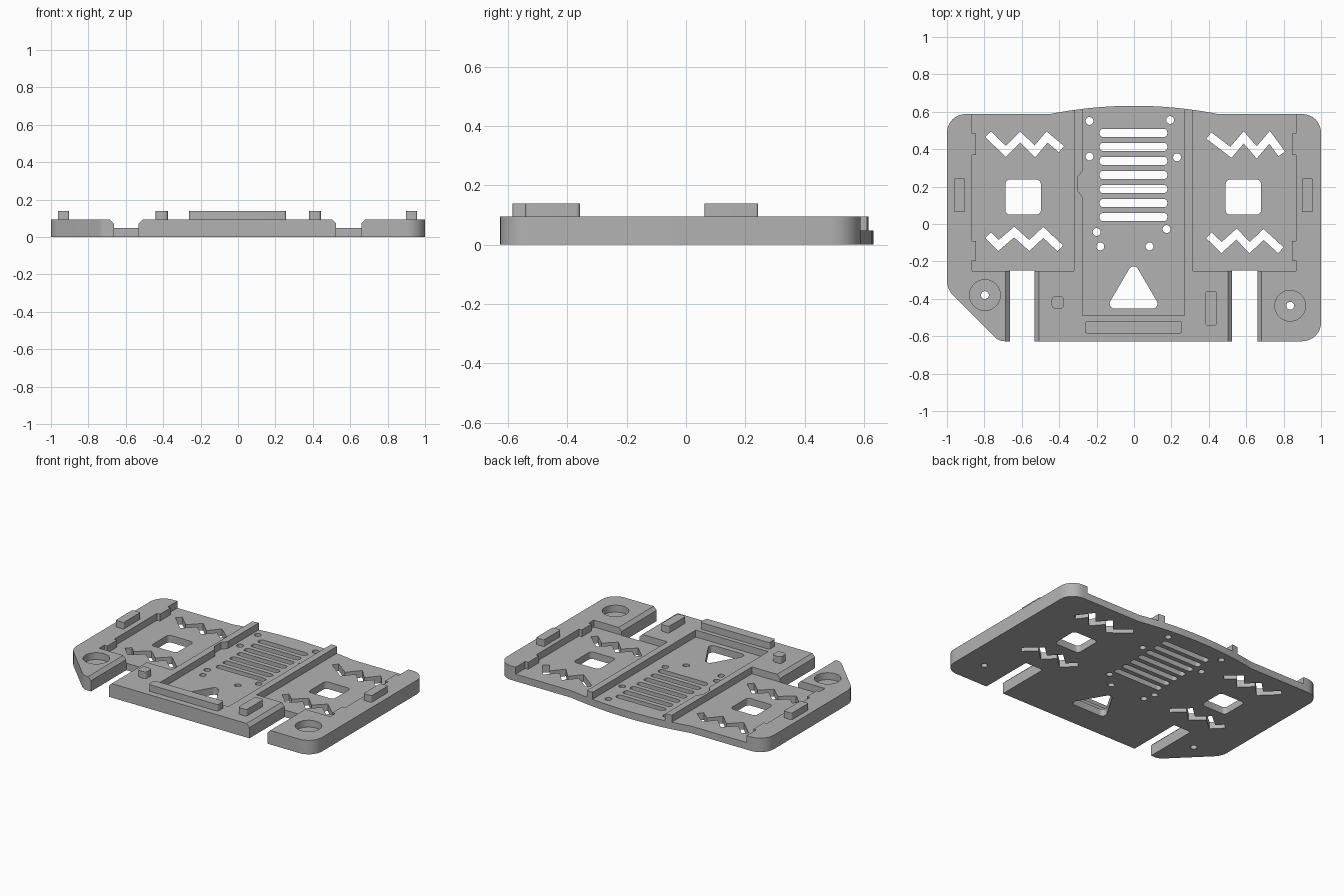
import bpy, bmesh
from math import pi, cos, sin, tan
from mathutils import Vector, Matrix

if "Cube" in bpy.data.objects:
    bpy.data.objects.remove(bpy.data.objects["Cube"])

FLOOR, DECK, TOP = 0.048, 0.095, 0.14

grey = bpy.data.materials.new("plain grey")
grey.use_nodes = True
grey.diffuse_color = (0.45, 0.45, 0.45, 1)
grey.node_tree.nodes["Principled BSDF"].inputs["Base Color"].default_value = (0.45, 0.45, 0.45, 1)


def rounded(points, steps=8):
    """Round polygon corners given as (x, y, radius)."""
    out, n = [], len(points)
    for i, (x, y, r) in enumerate(points):
        p = Vector((x, y))
        if r == 0:
            out.append(p)
            continue
        a = (Vector(points[i - 1][:2]) - p).normalized()
        b = (Vector(points[(i + 1) % n][:2]) - p).normalized()
        half = a.angle(b) / 2
        reach = r / tan(half)
        centre = p + (a + b).normalized() * (r / sin(half))
        start = p + a * reach - centre
        sweep = start.angle_signed(p + b * reach - centre)
        for k in range(steps + 1):
            out.append(centre + Matrix.Rotation(-sweep * k / steps, 2) @ start)
    return out


def box(x0, x1, y0, y1, r):
    return rounded([(x0, y0, r), (x1, y0, r), (x1, y1, r), (x0, y1, r)], 6)


def disc(x, y, r, n=32):
    return [Vector((x + r * cos(2 * pi * k / n), y + r * sin(2 * pi * k / n))) for k in range(n)]


def zigzag(points, half=0.0215):
    """Mitred band of constant width along a centre line."""
    pts = [Vector(p) for p in points]
    left, right = [], []
    for i, p in enumerate(pts):
        sides = [(pts[j + 1] - pts[j]).normalized() for j in (i - 1, i) if 0 <= j < len(pts) - 1]
        normals = [Vector((-d.y, d.x)) for d in sides]
        m = sum(normals, Vector((0, 0))).normalized()
        m *= half / m.dot(normals[0])
        left.append(p + m)
        right.append(p - m)
    return left + right[::-1]


def solid(name, prisms, upright=False):
    """Extrude outlines (outline, low, high) along z, or along y when upright."""
    bm = bmesh.new()
    for outline, low, high in prisms:
        place = (lambda p: (p[0], low, p[1])) if upright else (lambda p: (p[0], p[1], low))
        face = bm.faces.new([bm.verts.new(place(p)) for p in outline])
        shift = (0, high - low, 0) if upright else (0, 0, high - low)
        new = bmesh.ops.extrude_face_region(bm, geom=[face])["geom"]
        bmesh.ops.translate(bm, vec=shift, verts=[v for v in new if isinstance(v, bmesh.types.BMVert)])
    bmesh.ops.recalc_face_normals(bm, faces=bm.faces)
    mesh = bpy.data.meshes.new(name)
    bm.to_mesh(mesh)
    bm.free()
    mesh.materials.append(grey)
    obj = bpy.data.objects.new(name, mesh)
    bpy.context.collection.objects.link(obj)
    return obj


def activate(obj):
    bpy.ops.object.select_all(action="DESELECT")
    obj.select_set(True)
    bpy.context.view_layer.objects.active = obj


def cut(target, cutter):
    cutter.hide_render = True
    mod = target.modifiers.new("cut", "BOOLEAN")
    mod.operation, mod.solver, mod.object = "DIFFERENCE", "EXACT", cutter
    activate(target)
    bpy.ops.object.modifier_apply(modifier=mod.name)
    bpy.data.objects.remove(cutter)


# Plate outline: rounded corners, one clipped corner, bowed back edge
bow = [(x / 20, 0.632 - 0.044 * (x / 9) ** 2, 0) for x in range(9, -10, -1)]
outline = rounded([(-1, -0.35, 0.12), (-0.723, -0.627, 0.08), (1, -0.627, 0.1), (1, 0.588, 0.1)]
                  + bow + [(-1, 0.588, 0.1)])
plate = solid("base_plate", [(outline, 0, DECK)])

# Recessed bays open at the back, and round counterbores
pockets = [[(-0.275, -0.49), (0.27, -0.49), (0.27, 0.8), (-0.275, 0.8), (-0.275, 0.283),
            (-0.303, 0.25), (-0.303, 0.18), (-0.275, 0.145)]]
for s, inner in ((-1, 0.32), (1, 0.315)):
    wide, narrow = 0.867, 0.845
    edge = [(wide, -0.25)]
    for low, high in ((-0.195, -0.09), (0.37, 0.485)):
        edge += [(wide, low), (narrow, low), (narrow, high), (wide, high)]
    edge += [(wide, 0.8), (inner, 0.8), (inner, -0.25)]
    pockets.append([(s * x, y) for x, y in edge])
screws = [(-0.797, -0.38), (0.835, -0.437)]
pockets += [disc(x, y, 0.082, 48) for x, y in screws]
cut(plate, solid("pocket_cutter", [(p, FLOOR, 0.3) for p in pockets]))

# Front notches with chamfered upper edges
notches = []
for a, b in ((-0.664, -0.531), (0.525, 0.659)):
    notches.append(([(a, -0.1), (b, -0.1), (b, 0.073), (b + 0.022, DECK), (b + 0.022, 0.2),
                     (a - 0.022, 0.2), (a - 0.022, DECK), (a, 0.073)], -0.8, -0.249))
cut(plate, solid("notch_cutter", notches, upright=True))

# Through openings: vent slots, windows, triangle, pin holes, zigzags
holes = [box(-0.184, 0.178, y - 0.0215, y + 0.0215, 0.018)
         for y in (0.487 - 0.075 * i for i in range(7))]
holes += [box(x, x + 0.19, 0.05, 0.238, 0.025) for x in (-0.688, 0.49)]
holes.append(rounded([(-0.15, -0.453, 0.027), (0.145, -0.453, 0.027), (-0.002, -0.2, 0.027)]))
pins = [(-0.238, 0.551), (0.193, 0.556), (-0.238, 0.361), (0.23, 0.356),
        (-0.2, -0.043), (-0.18, -0.12), (0.083, -0.12), (0.174, -0.027)]
holes += [disc(x, y, 0.021, 24) for x, y in pins + screws]
holes += [zigzag(z) for z in (
    [(-0.78, 0.48), (-0.685, 0.388), (-0.608, 0.465), (-0.53, 0.388), (-0.465, 0.465), (-0.388, 0.4)],
    [(0.4, 0.473), (0.518, 0.383), (0.586, 0.463), (0.656, 0.383), (0.725, 0.463), (0.79, 0.375)],
    [(-0.78, -0.06), (-0.725, -0.115), (-0.64, -0.043), (-0.56, -0.115), (-0.485, -0.045), (-0.394, -0.13)],
    [(0.4, -0.06), (0.468, -0.126), (0.548, -0.054), (0.618, -0.126), (0.693, -0.056), (0.785, -0.14)])]
cut(plate, solid("hole_cutter", [(h, -0.1, 0.3) for h in holes]))

# Raised blocks standing on the deck
blocks = {"front_bar": (-0.262, 0.257, -0.585, -0.52, 0.012),
          "small_peg": (-0.44, -0.375, -0.452, -0.387, 0.018),
          "front_block": (0.38, 0.443, -0.543, -0.357, 0.015),
          "left_block": (0.897, 0.957, 0.063, 0.243, 0.008),
          "right_block": (-0.963, -0.903, 0.063, 0.243, 0.008)}
parts = [plate] + [solid(name, [(box(*dims), DECK - 0.005, TOP)]) for name, dims in blocks.items()]

for part in parts:
    activate(part)
    bpy.ops.object.shade_smooth_by_angle(angle=pi / 6)
